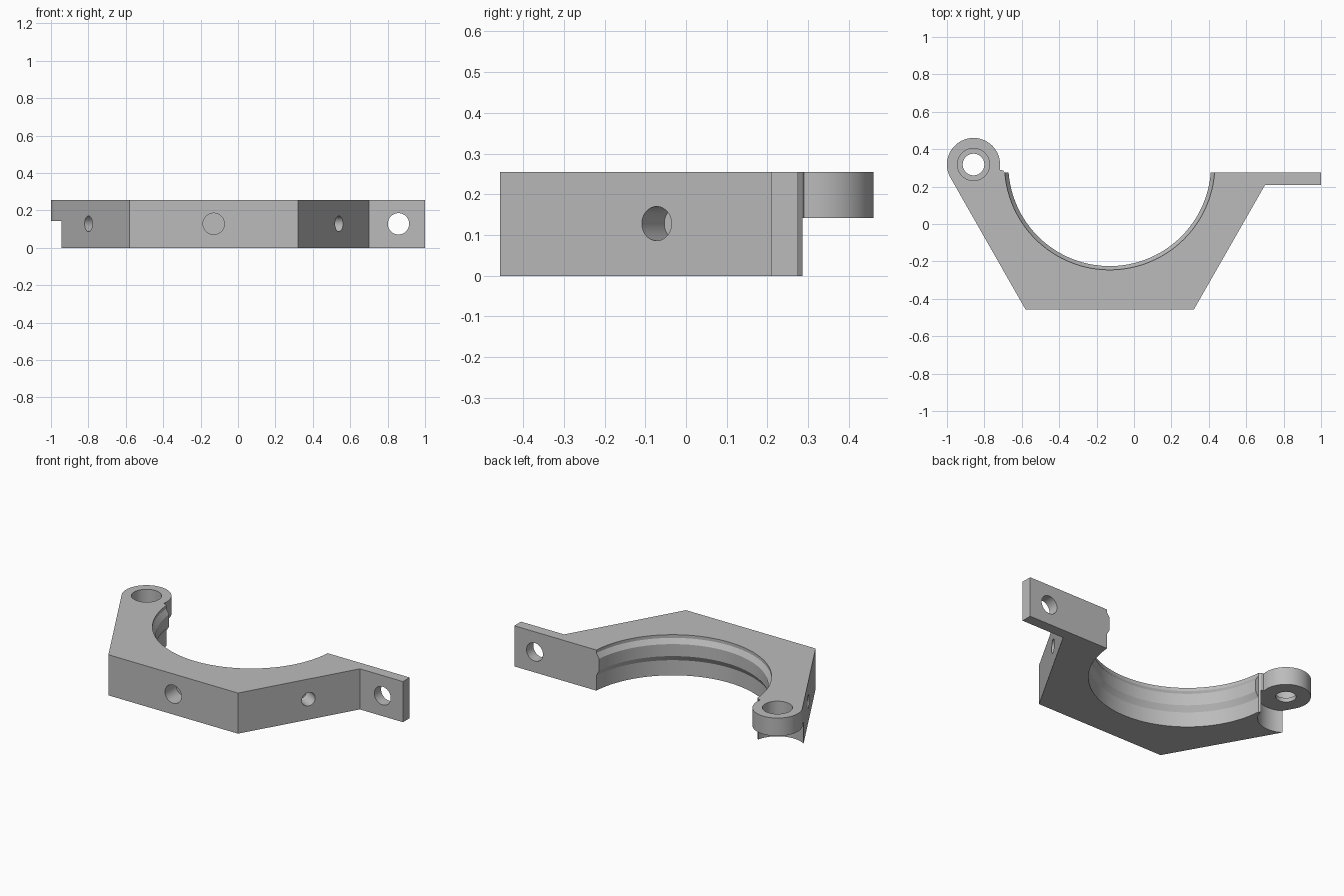
import bpy
import bmesh
from math import cos, sin, pi, radians
from mathutils import Vector

if "Cube" in bpy.data.objects:
    bpy.data.objects.remove(bpy.data.objects["Cube"], do_unlink=True)

HEIGHT = 0.255
MID = 0.128                       # height of all side holes
BORE = Vector((-0.13, 0.317, 0))  # centre of the clamp bore
HINGE = Vector((-0.858, 0.318, 0))

grey = bpy.data.materials.new("plain_grey")
grey.use_nodes = True
grey.diffuse_color = (0.5, 0.5, 0.5, 1)
grey.node_tree.nodes["Principled BSDF"].inputs["Base Color"].default_value = grey.diffuse_color


def add_object(name, bm):
    bmesh.ops.recalc_face_normals(bm, faces=bm.faces[:])
    mesh = bpy.data.meshes.new(name)
    bm.to_mesh(mesh)
    bm.free()
    mesh.materials.append(grey)
    obj = bpy.data.objects.new(name, mesh)
    bpy.context.collection.objects.link(obj)
    return obj


def extrude_outline(name, outline, height):
    bm = bmesh.new()
    base = bm.faces.new([bm.verts.new((x, y, 0)) for x, y in outline])
    top = bmesh.ops.extrude_face_region(bm, geom=[base])["geom"]
    verts = [v for v in top if isinstance(v, bmesh.types.BMVert)]
    bmesh.ops.translate(bm, verts=verts, vec=(0, 0, height))
    return add_object(name, bm)


def lathe(name, profile, centre, steps):
    """Solid of revolution about z from (radius, height) points."""
    bm = bmesh.new()
    rings = [[bm.verts.new((centre.x + r * cos(2 * pi * i / steps),
                            centre.y + r * sin(2 * pi * i / steps), z))
              for i in range(steps)] for r, z in profile]
    for low, high in zip(rings, rings[1:]):
        for i in range(steps):
            j = (i + 1) % steps
            bm.faces.new((low[i], low[j], high[j], high[i]))
    bm.faces.new(rings[0])
    bm.faces.new(rings[-1])
    return add_object(name, bm)


def drill(name, start, direction, radius, depth):
    """Cylinder that enters the surface at start and goes in by depth."""
    outside = 0.04
    direction = Vector(direction).normalized()
    bm = bmesh.new()
    bmesh.ops.create_cone(bm, cap_ends=True, segments=48, radius1=radius,
                          radius2=radius, depth=depth + outside)
    obj = add_object(name, bm)
    obj.rotation_mode = 'QUATERNION'
    obj.rotation_quaternion = direction.to_track_quat('Z', 'Y')
    obj.location = Vector(start) + direction * (depth - outside) / 2
    return obj


# Body outline: angled block, flat bolt arm, small stop and round hinge lug
outline = [(-0.58, -0.457), (0.32, -0.457), (0.70, 0.208), (1, 0.208),
           (1, 0.275), (-0.69, 0.275), (-0.70, 0.286), (-0.717, 0.29)]
for i in range(61):
    a = radians(-8 + 218 * i / 60)
    outline.append((HINGE.x + 0.142 * cos(a), HINGE.y + 0.142 * sin(a)))
body = extrude_outline("clamp_body", outline, HEIGHT)

# Bore with a bevelled rib left standing on its wall
cutters = [lathe("bore_cutter", [(0.562, -0.1), (0.562, 0.095), (0.542, 0.13),
                                 (0.542, 0.205), (0.562, 0.235), (0.562, 0.4)],
                 BORE, 160)]

# Relief under the hinge lug, then its stepped pin hole
cutters.append(lathe("hinge_relief_cutter", [(0.16, -0.1), (0.16, 0.142)], HINGE, 64))
cutters.append(lathe("hinge_hole_cutter", [(0.058, 0.1), (0.058, 0.168),
                                           (0.086, 0.168), (0.086, 0.4)], HINGE, 64))

# Bolt hole through the arm and three blind radial holes
cutters.append(drill("arm_hole_cutter", (0.858, 0.208, MID), (0, 1, 0), 0.057, 0.2))
cutters.append(drill("front_hole_cutter", (BORE.x, -0.457, MID), (0, 1, 0), 0.057, 0.11))
for side in (-1, 1):
    cutters.append(drill("side_hole_cutter", (BORE.x + side * 0.67, -0.072, MID),
                         (-side * cos(radians(30)), 0.5, 0), 0.042, 0.11))

# Cut everything out of the body
bpy.context.view_layer.objects.active = body
for cutter in cutters:
    cutter.hide_render = True
    mod = body.modifiers.new(cutter.name, 'BOOLEAN')
    mod.operation = 'DIFFERENCE'
    mod.solver = 'EXACT'
    mod.object = cutter
    bpy.ops.object.modifier_apply(modifier=mod.name)
    bpy.data.objects.remove(cutter, do_unlink=True)

# Smooth round walls, crisp edges
bpy.ops.object.select_all(action='DESELECT')
body.select_set(True)
bpy.ops.object.shade_smooth_by_angle(angle=radians(20))
